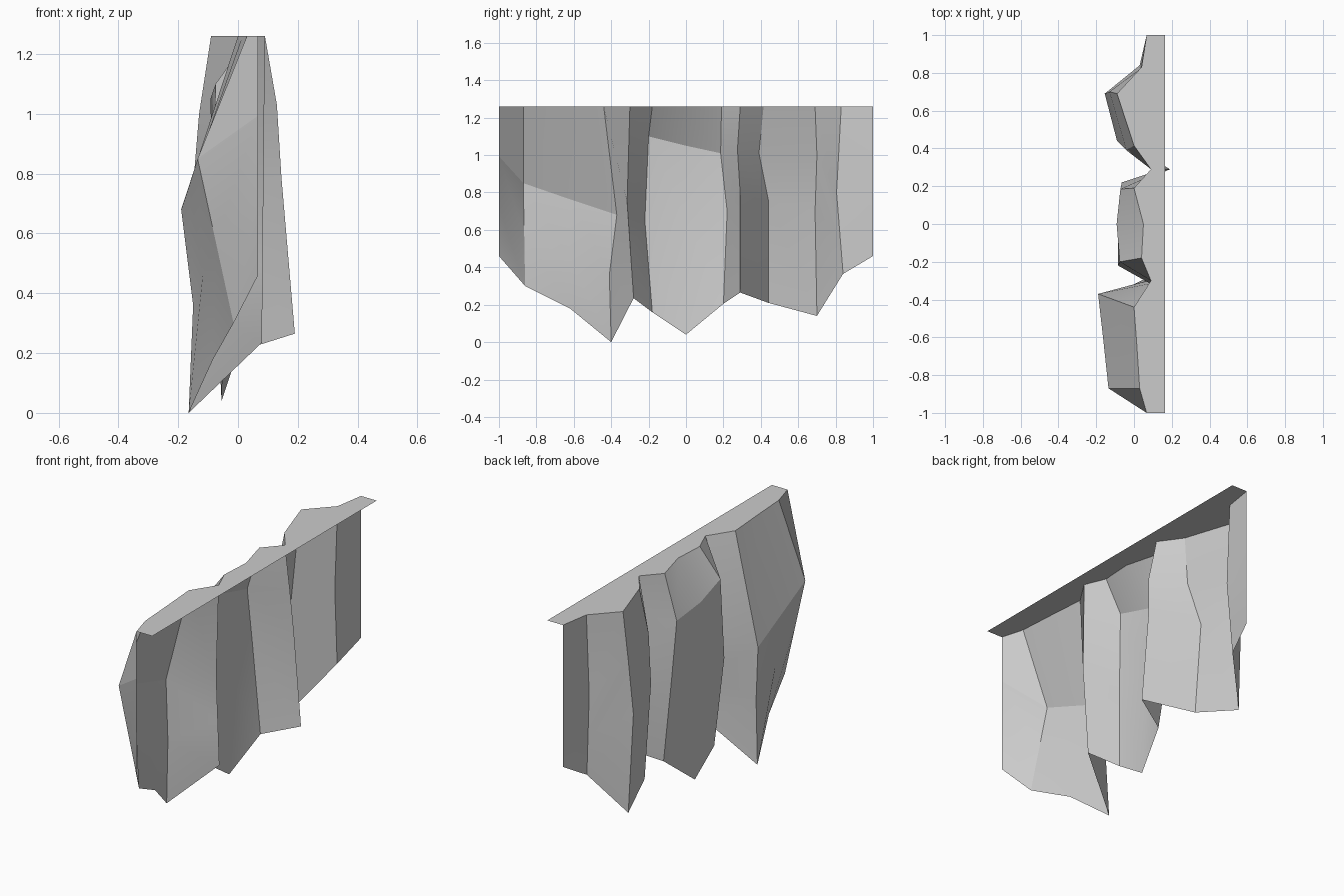
import bpy
import bmesh
from mathutils import Vector

if "Cube" in bpy.data.objects:
    bpy.data.objects.remove(bpy.data.objects["Cube"])

TOP = 1.26     # height of the flat ground
BACK = 0.165   # straight rear edge of the ground
ROWS = 4       # points down each fold

# Vertical folds of the rock face: first (x, y) on the rim, then (x, y, z) downwards
FOLDS = [
    [(0.067, -1), (0.067, -1, 0.46)],
    [(0.03, -0.87), (-0.135, -0.87, 0.85), (-0.015, -0.86, 0.30)],
    [(0.015, -0.64), (-0.163, -0.61, 0.76), (-0.118, -0.63, 0.46), (-0.083, -0.62, 0.18)],
    [(0.0, -0.44), (-0.19, -0.37, 0.68), (-0.15, -0.41, 0.36), (-0.165, -0.40, 0.0)],
    [(0.09, -0.30), (0.085, -0.315, 0.75), (0.08, -0.28, 0.235)],
    [(0.04, -0.18), (-0.075, -0.20, 1.10), (-0.085, -0.22, 0.65), (-0.05, -0.18, 0.16)],
    [(0.05, 0.0), (-0.092, 0.0, 1.05), (-0.085, 0.0, 0.65), (-0.055, 0.0, 0.04)],
    [(0.0, 0.19), (-0.072, 0.185, 1.01), (-0.065, 0.22, 0.70), (0.0, 0.20, 0.205)],
    [(0.09, 0.29), (0.13, 0.275, 1.03), (0.145, 0.29, 0.79), (0.19, 0.29, 0.265)],
    [(0.0, 0.415), (-0.04, 0.39, 1.01), (-0.09, 0.44, 0.76), (-0.05, 0.44, 0.21)],
    [(-0.09, 0.69), (-0.13, 0.70, 1.0), (-0.155, 0.69, 0.70), (-0.13, 0.70, 0.14)],
    [(0.04, 0.83), (0.04, 0.805, 0.80), (0.03, 0.84, 0.365)],
    [(0.067, 1), (0.067, 1, 0.46)],
]


def fold_points(fold):
    """Expand a fold to ROWS points by splitting its last segment."""
    pts = [Vector((*fold[0], TOP))] + [Vector(p) for p in fold[1:]]
    a, b = pts[-2:]
    n = ROWS - len(pts) + 1
    return pts[:-1] + [a.lerp(b, i / n) for i in range(1, n + 1)]


def make_object(name, bm):
    mesh = bpy.data.meshes.new(name)
    bm.to_mesh(mesh)
    bm.free()
    obj = bpy.data.objects.new(name, mesh)
    bpy.context.collection.objects.link(obj)
    return obj


# Rock face: an open sheet lofted through the folds, facing -x
bm = bmesh.new()
grid = [[bm.verts.new(p) for p in fold_points(f)] for f in FOLDS]
for left, right in zip(grid, grid[1:]):
    for r in range(ROWS - 1):
        bm.faces.new((left[r], left[r + 1], right[r + 1], right[r]))
bm.normal_update()
if sum(f.normal.x * f.calc_area() for f in bm.faces) > 0:
    bmesh.ops.reverse_faces(bm, faces=bm.faces[:])
face = make_object("cliff_face", bm)
bpy.context.view_layer.objects.active = face
face.select_set(True)
bpy.ops.object.shade_smooth_by_angle(angle=0.35)

# Flat ground on top, from the folded rim to the straight rear edge
bm = bmesh.new()
rim = [(*f[0], TOP) for f in FOLDS]
outline = [(BACK, -1, TOP), (BACK, 1, TOP)] + rim[::-1]
bm.faces.new([bm.verts.new(p) for p in outline])
make_object("cliff_top", bm)
